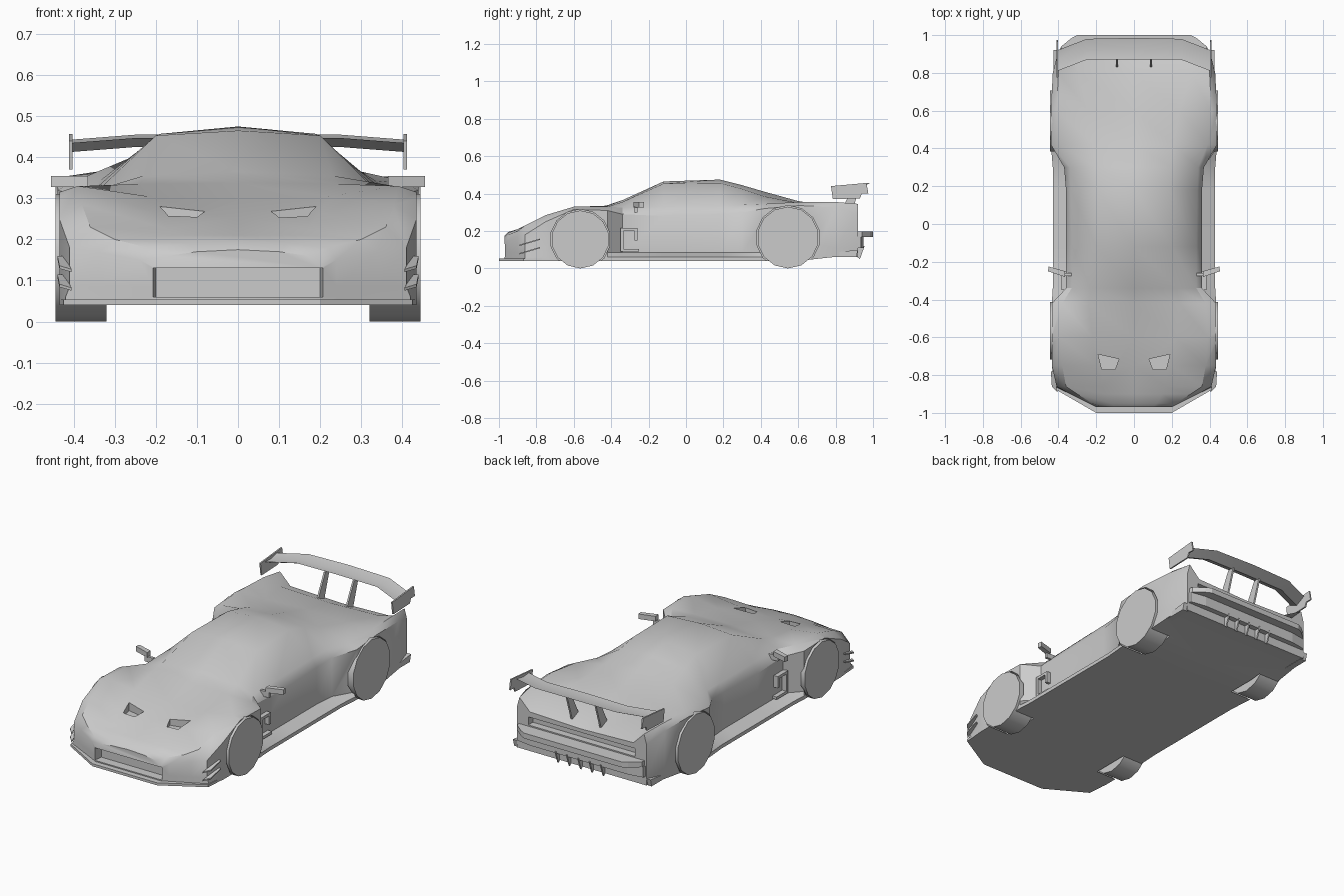
import bpy, bmesh, math
from mathutils import Vector

cube = bpy.data.objects.get("Cube")
if cube:
    bpy.data.objects.remove(cube, do_unlink=True)

paint = bpy.data.materials.new("light grey")
paint.use_nodes = True
paint.diffuse_color = (0.6, 0.6, 0.6, 1)
paint.node_tree.nodes["Principled BSDF"].inputs["Base Color"].default_value = (0.6, 0.6, 0.6, 1)

SIDES = (("left", 1), ("right", -1))


def finish(name, bm):
    """Turn a bmesh into a painted object."""
    bmesh.ops.recalc_face_normals(bm, faces=bm.faces[:])
    mesh = bpy.data.meshes.new(name)
    bm.to_mesh(mesh)
    bm.free()
    mesh.materials.append(paint)
    obj = bpy.data.objects.new(name, mesh)
    bpy.context.collection.objects.link(obj)
    return obj


def loft(name, rings):
    """Skin a list of equal closed rings and cap both ends."""
    bm = bmesh.new()
    loops = [[bm.verts.new(point) for point in ring] for ring in rings]
    for first, second in zip(loops, loops[1:]):
        for i in range(len(first)):
            j = (i + 1) % len(first)
            bm.faces.new((first[i], first[j], second[j], second[i]))
    bm.faces.new(loops[0])
    bm.faces.new(loops[-1])
    return finish(name, bm)


def side_prism(name, outline, x_low, x_high, sign=1):
    """Extrude a (y, z) outline along x."""
    return loft(name, [[(sign * x, y, z) for y, z in outline] for x in (x_low, x_high)])


def plan_prism(name, outline, z_low, z_high, sign=1):
    """Extrude an (x, y) outline along z."""
    return loft(name, [[(sign * x, y, z) for x, y in outline] for z in (z_low, z_high)])


def box(name, x, y, z, sign=1):
    """Box from three (low, high) ranges."""
    outline = [(x[0], y[0]), (x[1], y[0]), (x[1], y[1]), (x[0], y[1])]
    return plan_prism(name, outline, z[0], z[1], sign)


def wheel_drum(name, y, radius, z, x_low, x_high, sign, sides=14):
    """Cylinder lying along x."""
    angles = [math.tau * (i + 0.5) / sides for i in range(sides)]
    outline = [(y + radius * math.cos(a), z + radius * math.sin(a)) for a in angles]
    return side_prism(name, outline, x_low, x_high, sign)


def mirrored(outline):
    """Complete a half outline across x = 0."""
    return outline + [(-x, y) for x, y in reversed(outline)]


def carve(target, cutter):
    """Subtract a cutter, then discard it."""
    cutter.hide_render = True
    modifier = target.modifiers.new("carve", "BOOLEAN")
    modifier.operation = "DIFFERENCE"
    modifier.solver = "EXACT"
    modifier.object = cutter
    bpy.context.view_layer.objects.active = target
    bpy.ops.object.modifier_apply(modifier=modifier.name)
    bpy.data.objects.remove(cutter, do_unlink=True)


def smooth(obj, degrees):
    bpy.ops.object.select_all(action="DESELECT")
    obj.select_set(True)
    bpy.context.view_layer.objects.active = obj
    bpy.ops.object.shade_smooth_by_angle(angle=math.radians(degrees))


# Body stations: y, sill width, flank width, flank z, belt width, belt z, roof width, roof z, centre z
STATIONS = [
    (-.97, .2, .2, .13, .17, .16, .1, .17, .175),
    (-.95, .24, .24, .15, .22, .18, .12, .19, .195),
    (-.9, .34, .34, .17, .3, .2, .15, .21, .21),
    (-.86, .42, .41, .18, .36, .23, .17, .225, .224),
    (-.75, .435, .435, .25, .38, .285, .2, .265, .255),
    (-.6, .435, .435, .315, .39, .33, .22, .305, .295),
    (-.42, .435, .435, .31, .38, .33, .24, .335, .338),
    (-.34, .43, .36, .29, .33, .325, .23, .355, .365),
    (-.12, .43, .36, .28, .33, .33, .2, .453, .465),
    (.18, .43, .36, .29, .335, .335, .19, .457, .475),
    (.3, .43, .37, .3, .34, .34, .2, .425, .445),
    (.42, .44, .44, .32, .39, .345, .21, .385, .41),
    (.6, .44, .44, .336, .41, .355, .24, .35, .36),
    (.8, .43, .43, .33, .4, .355, .3, .33, .32),
    (.92, .4, .4, .29, .385, .345, .32, .28, .27),
]
rings = []
for y, sill, flank, flank_z, belt, belt_z, roof, roof_z, centre_z in STATIONS:
    floor = .04 if y < .7 else .062
    half = [(0, floor), (sill, floor), (sill, floor + .02), (flank, floor + .045),
            (flank, flank_z), (belt, belt_z), (roof, roof_z), (0, centre_z)]
    ring = half + [(-x, z) for x, z in reversed(half[1:-1])]
    rings.append([(x, y, z) for x, z in ring])
body = loft("body", rings)

# Grille mouth and tail recess
carve(body, plan_prism("grille_cutter", mirrored([(.225, -1.1), (.2, -.92)]), .06, .13))
carve(body, box("tail_cutter", (-.33, .33), (.88, 1.1), (.205, .25)))

# Wheels with their arches, and bonnet vents
AXLES = {"front": (-.565, .155), "rear": (.545, .165)}
for side, sign in SIDES:
    for end, (y, radius) in AXLES.items():
        carve(body, wheel_drum("arch_cutter", y, radius + .006, radius, .31, .6, sign))
        wheel = wheel_drum(f"{end}_wheel_{side}", y, radius, radius, .32, .445, sign)
        smooth(wheel, 30)
    vent = [(.19, -.69), (.08, -.715), (.1, -.77), (.17, -.77)]
    carve(body, plan_prism("vent_cutter", vent, .235, .4, sign))
smooth(body, 35)

# Splitter and rear bumper shelf
plan_prism("front_splitter", mirrored([(.2, -1), (.425, -.87), (.435, -.73), (.3, -.73)]), .04, .054)
plan_prism("rear_bumper_shelf", mirrored([(.39, .9), (.385, .94), (.33, .985), (.3, 1)]), .168, .198)
plan_prism("rear_bumper", mirrored([(.4, .88), (.39, .935), (.3, .95)]), .11, .17)

# Diffuser fins
for i in range(5):
    x = (i - 2) * .07
    side_prism(f"diffuser_fin_{i + 1}", [(.84, .12), (.955, .12), (.93, .05)], x - .004, x + .004)

# Rear wing blade
blade = []
for x, front, back, z in [(.405, .81, .92, .435), (.25, .87, .98, .447), (0, .87, .985, .45)]:
    blade.append([(x, front, z), (x, front + .05, z - .022), (x, back, z + .008),
                  (x, front + .05, z - .004)])
blade += [[(-x, y, z) for x, y, z in ring] for ring in reversed(blade[:-1])]
smooth(loft("wing_blade", blade), 40)

for side, sign in SIDES:
    # Wing end plates and struts
    plate = [(.775, .44), (.965, .457), (.975, .4), (.94, .4), (.93, .375), (.785, .37)]
    side_prism(f"wing_end_plate_{side}", plate, .403, .411, sign)
    strut = [(.82, .29), (.88, .28), (.93, .435), (.89, .43)]
    side_prism(f"wing_strut_{side}", strut, .084, .094, sign)

    # Door mirrors
    housing = [(.365, -.28), (.455, -.25), (.452, -.225), (.365, -.25)]
    plan_prism(f"mirror_{side}", housing, .327, .355, sign)
    box(f"mirror_stalk_{side}", (.33, .385), (-.275, -.26), (.3, .33), sign)

    # Intake frame behind the front wheel
    for part, ys, zs in [("post", (-.35, -.335), (.09, .215)),
                         ("top", (-.335, -.26), (.2, .215)),
                         ("base", (-.335, -.25), (.09, .105)),
                         ("lip", (-.275, -.26), (.15, .2))]:
        box(f"intake_{part}_{side}", (.35, .385), ys, zs, sign)

    # Front corner canards
    fin = [(.405, -.89), (.435, -.86), (.44, -.78), (.425, -.78)]
    for level, z in (("lower", .075), ("upper", .12)):
        canard = plan_prism(f"{level}_canard_{side}", fin, z, z + .007, sign)
        for vertex in canard.data.vertices:
            vertex.co += Vector((0, 0, (vertex.co.y + .89) * .3))

    # Rear corner side lip
    side_prism(f"rear_side_lip_{side}", [(.73, .06), (.91, .06), (.92, .1), (.75, .08)],
               .39, .425, sign)
